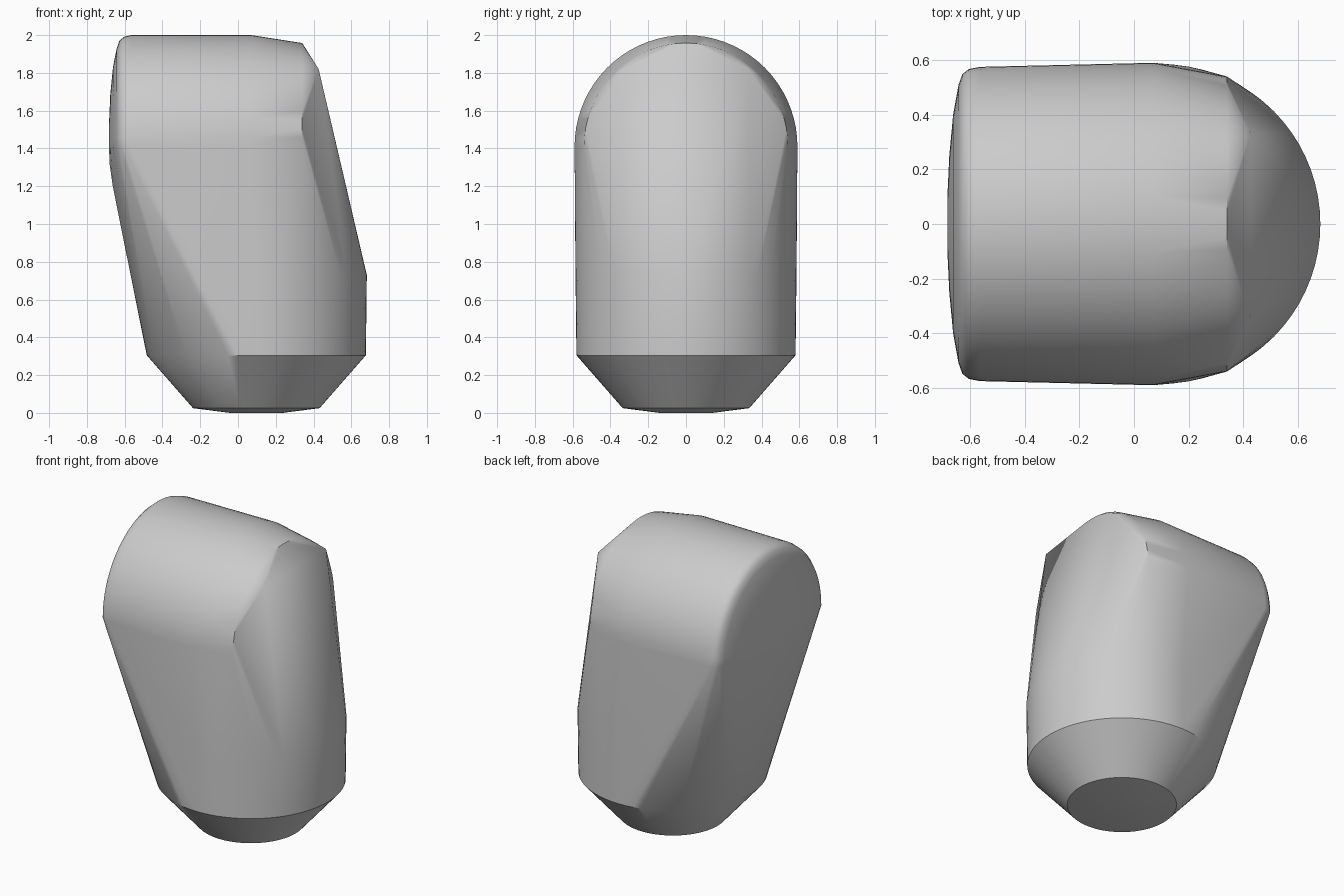
import bpy, bmesh
from math import sin, cos, pi

default = bpy.data.objects.get("Cube")
if default:
    bpy.data.objects.remove(default, do_unlink=True)

grey = bpy.data.materials.new("plain grey")
grey.use_nodes = True
color = (0.6, 0.6, 0.6, 1)
grey.diffuse_color = color
grey.node_tree.nodes["Principled BSDF"].inputs["Base Color"].default_value = color

SEGMENTS = 72
AXIS_Z = 1.41
BASE_X = 0.097


def flat_ring(z, radius):
    """Horizontal ring of the round base."""
    for i in range(SEGMENTS):
        a = 2 * pi * i / SEGMENTS
        yield (BASE_X + radius * cos(a), radius * sin(a), z)


def arch(x, width, height):
    """Upright half ring across the rounded head."""
    half = SEGMENTS // 2
    for i in range(half + 1):
        a = pi * i / half
        yield (x, width * cos(a), AXIS_Z + height * sin(a))


points = []

# Base: shallow underside, cone, short upright wall
for z, r in [(0, 0.14), (0.025, 0.335), (0.305, 0.58), (0.73, 0.585)]:
    points += flat_ring(z, r)

# Head: domed left end, rounded rim, barrel, tapered right end
for x, w, h in [(-0.683, 0.1, 0.12), (-0.676, 0.25, 0.28), (-0.662, 0.4, 0.42),
                (-0.642, 0.51, 0.52), (-0.628, 0.548, 0.56), (-0.605, 0.567, 0.58),
                (-0.565, 0.575, 0.59), (0.07, 0.59, 0.59), (0.34, 0.54, 0.548)]:
    points += arch(x, w, h)

# Lower edge of the domed end
points += [(-0.68, 0, 1.32), (-0.663, 0, 1.2)]

# Two corners of the sloping right face
points += [(0.427, side * 0.33, 1.82) for side in (-1, 1)]

# Skin stretched over all sections
bm = bmesh.new()
for p in points:
    bm.verts.new(p)
hull = bmesh.ops.convex_hull(bm, input=bm.verts[:])
unused = {v for v in hull["geom_interior"] + hull["geom_unused"]
          if isinstance(v, bmesh.types.BMVert)}
unused |= {v for v in bm.verts if not v.link_faces}
bmesh.ops.delete(bm, geom=list(unused), context="VERTS")
bmesh.ops.recalc_face_normals(bm, faces=bm.faces[:])
mesh = bpy.data.meshes.new("capsule_body")
bm.to_mesh(mesh)
bm.free()
mesh.materials.append(grey)

body = bpy.data.objects.new("capsule_body", mesh)
bpy.context.collection.objects.link(body)
bpy.ops.object.select_all(action="DESELECT")
body.select_set(True)
bpy.context.view_layer.objects.active = body
bpy.ops.object.shade_smooth_by_angle(angle=0.6)
